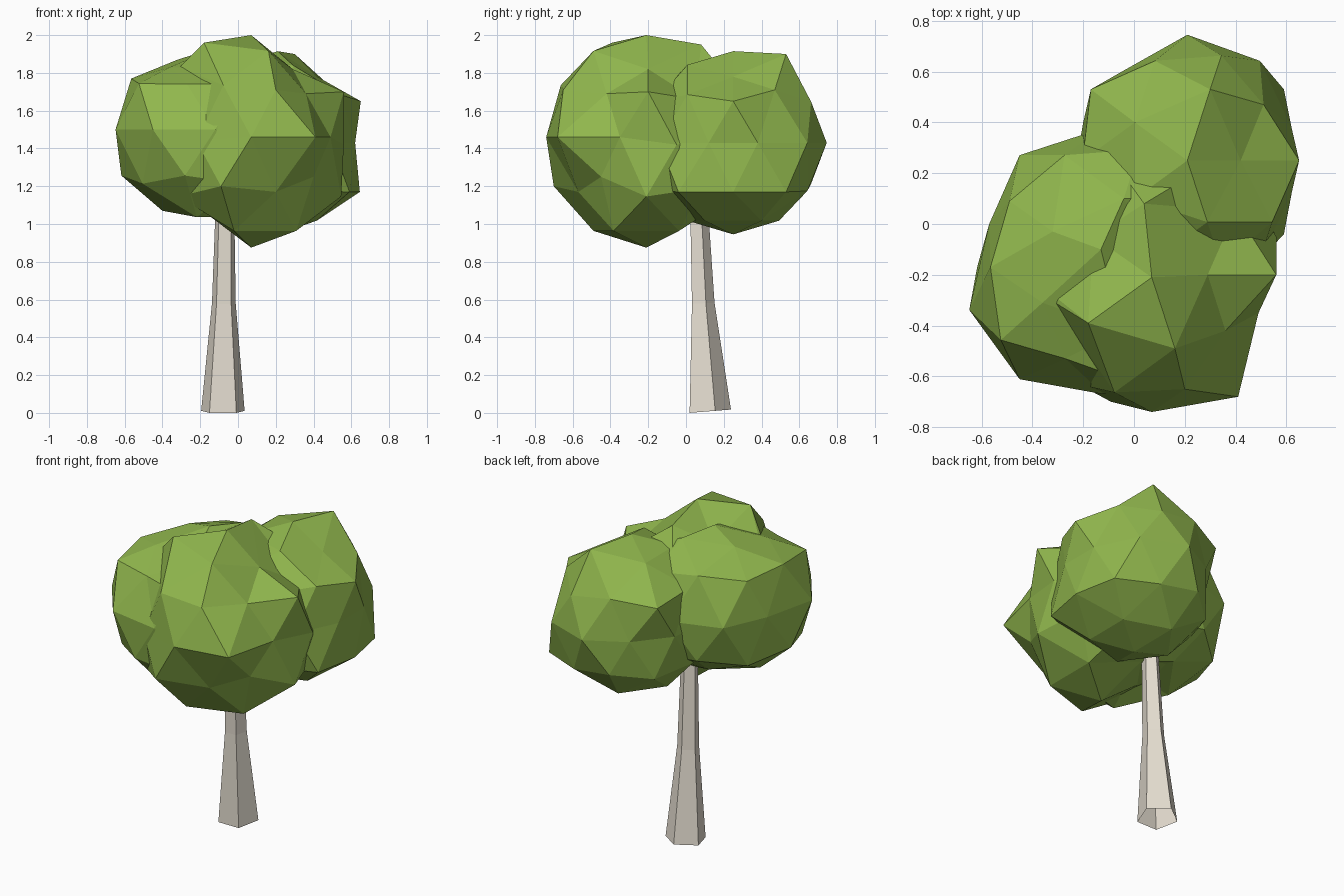
import bpy, bmesh, math
from mathutils import Vector


def material(name, color):
    m = bpy.data.materials.new(name)
    m.diffuse_color = (*color, 1)
    return m


LEAF = material("leaf green", (0.28, 0.47, 0.074))
BARK = material("pale bark", (0.79, 0.735, 0.64))


def finish(bm, name, mat):
    me = bpy.data.meshes.new(name)
    bm.to_mesh(me)
    bm.free()
    me.materials.append(mat)
    ob = bpy.data.objects.new(name, me)
    bpy.context.collection.objects.link(ob)


def clump(name, center, radius, pulls):
    """Low-poly ball; the vertex lying nearest in direction moves to each pull
    point (or the vertex nearest to the optional guide point after it)."""
    bm = bmesh.new()
    bmesh.ops.create_icosphere(bm, subdivisions=2, radius=1)
    c = Vector(center)
    dirs = [(v, v.co.normalized()) for v in bm.verts]
    for v in bm.verts:
        v.co = c + v.co.normalized() * radius
    for p in pulls:
        d = (Vector(p[3:] or p) - c).normalized()
        max(dirs, key=lambda item: item[1].dot(d))[0].co = p[:3]
    finish(bm, name, LEAF)


# Front clump of leaves
clump("front_leaves", (0.07, -0.21, 1.44), 0.56, [
    (0.07, -0.21, 2.0), (0.07, -0.21, 0.875),
    (0.07, -0.74, 1.46), (0.41, -0.68, 1.46), (0.49, -0.35, 1.46),
    (0.56, -0.20, 1.70), (-0.18, -0.39, 1.96), (0.04, 0.08, 1.95),
    (-0.16, -0.05, 1.84), (-0.20, -0.21, 1.08), (0.20, -0.65, 1.71),
    (-0.09, -0.70, 1.20), (-0.22, -0.63, 1.44), (0.56, -0.05, 1.42),
    (-0.31, -0.31, 1.83, -0.33, -0.50, 1.69),
    (0.29, -0.20, 1.82, 0.36, -0.21, 1.92),
    (0.36, -0.42, 1.69, 0.45, -0.49, 1.74),
    (0.40, -0.45, 1.25, 0.47, -0.50, 1.19),
    (0.20, -0.57, 1.17, 0.22, -0.67, 1.15),
    (0.40, 0.05, 1.66, 0.47, 0.09, 1.73),
    (-0.02, 0.04, 1.06, -0.02, 0.07, 0.96),
    (0.19, 0.17, 1.84, 0.22, 0.26, 1.69)])

# Back right clump
clump("back_leaves", (0.21, 0.25, 1.43), 0.485, [
    (0.30, 0.53, 1.90), (0.59, 0.53, 1.17), (0.59, -0.04, 1.17),
    (0.65, 0.25, 1.65), (-0.17, 0.53, 1.65), (0.21, 0.745, 1.43),
    (0.645, 0.25, 1.17), (0.62, 0.38, 1.43), (0.62, 0.12, 1.43),
    (0.42, 0.25, 1.78, 0.46, 0.25, 1.84), (0.51, 0.47, 1.71),
    (-0.03, 0.61, 1.43, -0.07, 0.64, 1.43), (-0.20, 0.40, 1.43)])

# Left clump, flattened at top and bottom
clump("left_leaves", (-0.13, -0.17, 1.5), 0.545, [
    (-0.13, -0.10, 1.93), (-0.32, -0.03, 1.87), (-0.36, -0.31, 1.83),
    (-0.04, 0.10, 1.90), (-0.13, -0.17, 1.12), (-0.40, -0.17, 1.07),
    (0.10, -0.17, 1.75, 0.16, -0.17, 1.96),
    (-0.05, -0.42, 1.82, -0.04, -0.44, 1.96),
    (-0.22, 0.09, 1.11, -0.22, 0.10, 1.04),
    (-0.27, -0.53, 1.74, -0.27, -0.61, 1.75), (-0.12, -0.67, 1.50),
    (-0.57, 0.0, 1.50, -0.65, 0.0, 1.5), (-0.565, -0.17, 1.77),
    (-0.49, 0.09, 1.74, -0.52, 0.12, 1.74)])

# Five-sided tapering trunk, open at the ends: (x, y, z, radius, backward tilt)
bm = bmesh.new()
rings = []
for x, y, z, r, tilt in [(-0.08, 0.117, 0.008, 0.121, 0.08),
                         (-0.075, 0.085, 0.58, 0.066, 0.05),
                         (-0.068, 0.06, 1.2, 0.049, 0)]:
    ring = []
    for k in range(5):
        a = math.pi / 2 + k * math.tau / 5
        dy = r * math.sin(a)
        ring.append(bm.verts.new((x + r * math.cos(a), y + dy, z + tilt * dy)))
    rings.append(ring)
for lo, hi in zip(rings, rings[1:]):
    for k in range(5):
        n = (k + 1) % 5
        bm.faces.new((lo[k], lo[n], hi[n], hi[k]))
finish(bm, "trunk", BARK)
